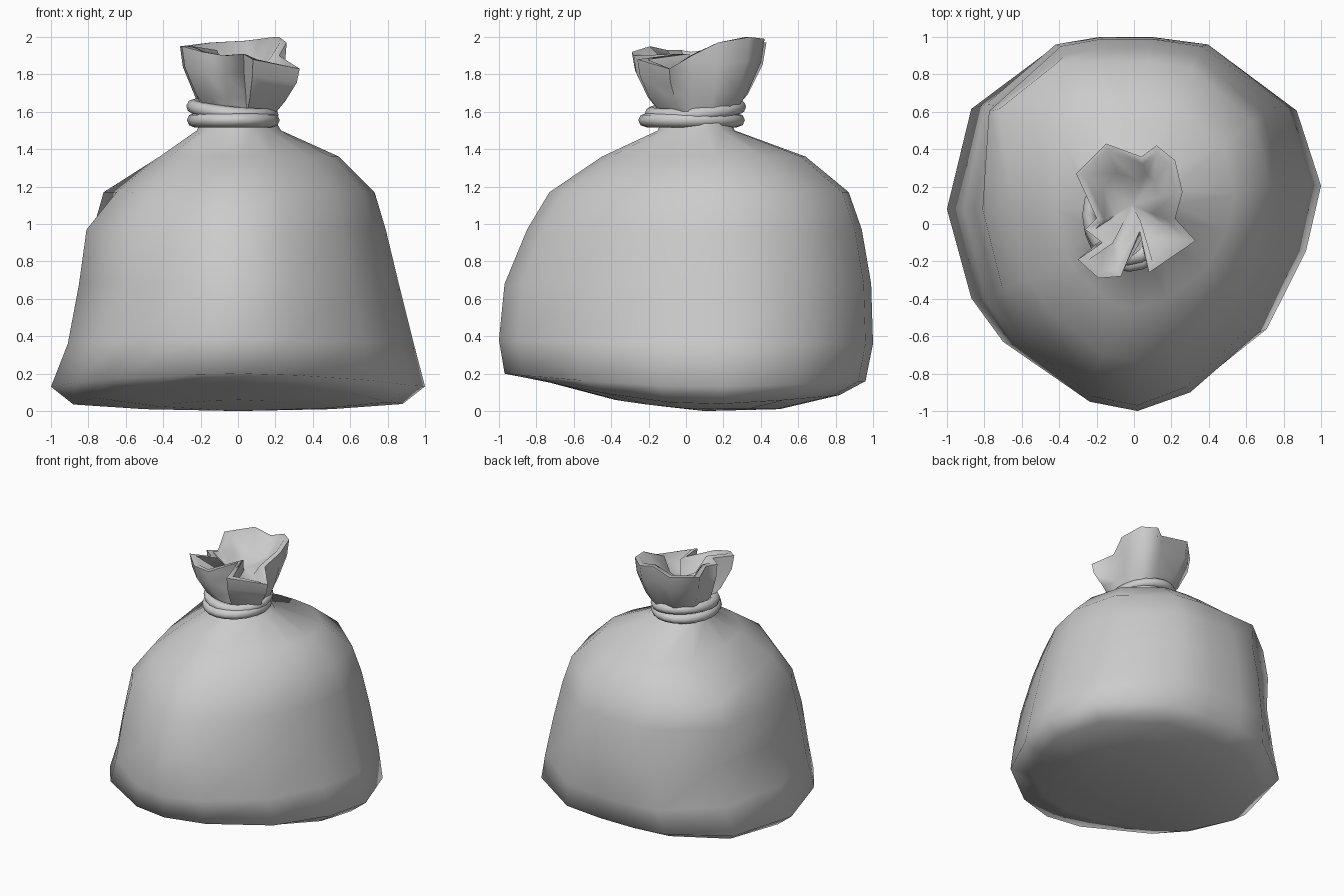
import bpy, bmesh, math
from mathutils import Vector

if "Cube" in bpy.data.objects:
    bpy.data.objects.remove(bpy.data.objects["Cube"])


def loft(name, rings, start=None, end=None, angle=180):
    """Skin closed rings, optionally closing the ends to a centre point."""
    bm = bmesh.new()
    loops = [[bm.verts.new(p) for p in r] for r in rings]
    n = len(loops[0])
    for a, b in zip(loops, loops[1:]):
        for i in range(n):
            j = (i + 1) % n
            bm.faces.new((a[i], a[j], b[j], b[i]))
    for tip, loop in ((start, loops[0]), (end, loops[-1])):
        if tip:
            c = bm.verts.new(tip)
            for i in range(n):
                bm.faces.new((loop[i], loop[(i + 1) % n], c))
    bmesh.ops.recalc_face_normals(bm, faces=bm.faces)
    me = bpy.data.meshes.new(name)
    bm.to_mesh(me)
    bm.free()
    ob = bpy.data.objects.new(name, me)
    bpy.context.collection.objects.link(ob)
    bpy.context.view_layer.objects.active = ob
    ob.select_set(True)
    bpy.ops.object.shade_smooth_by_angle(angle=math.radians(angle))
    ob.select_set(False)
    return ob


# Sack body: lumpy plan outline scaled to the extents of each level
plan = [(1, .21), (.87, .63), (.42, .96), (.1, 1), (-.2, 1), (-.46, .96), (-.87, .64),
        (-1, .08), (-.87, -.41), (-.7, -.65), (-.26, -.95), (.02, -1), (.32, -.9),
        (.71, -.58), (.92, -.15)]
Y0 = .08
# z, left, right, front, back, front lift, back lift
levels = [(.01, .5, .5, -.38, .5, .05, 0),
          (.035, .88, .88, -.74, .82, .12, .05),
          (.13, 1, 1, -.97, .96, .07, .03),
          (.36, .91, .94, -1, 1, .02, 0),
          (.68, .85, .86, -.97, .99, 0, 0),
          (.97, .81, .79, -.85, .94, 0, 0),
          (1.17, .65, .73, -.73, .87, 0, 0),
          (1.36, .42, .54, -.45, .64, 0, 0),
          (1.50, .22, .23, -.15, .26, 0, 0),
          (1.60, .17, .17, -.12, .21, 0, 0)]
# Back left shoulder pushed out: (level z, plan index) -> x and y factors
bulge = {(.97, 6): (1.1, 1.0), (1.17, 6): (1.27, 1.1), (1.17, 5): (1.38, 1.03)}


def body_ring(z, xl, xr, yf, yb, lf, lb):
    ring = []
    for i, (x, y) in enumerate(plan):
        v = (y - Y0) / (1 - Y0 if y > Y0 else 1 + Y0)
        fx, fy = bulge.get((z, i), (1, 1))
        ring.append((x * (xr if x > 0 else xl) * fx,
                     (Y0 + v * (yb - Y0 if v > 0 else Y0 - yf)) * fy,
                     z + (lb if v > 0 else lf) * abs(v) ** 1.5))
    return ring


loft("sack_body", [body_ring(*l) for l in levels], start=(0, .1, 0))

# Gathered mouth: crumpled rim flaring from the neck, with a shallow bowl inside
rim = [(.12, .42, 1.99), (.22, .34, 2.0), (.26, .17, 1.97), (.22, .03, 1.90),
       (.33, -.09, 1.83), (.08, -.26, 1.88), (.03, -.04, 1.91), (-.07, -.28, 1.90),
       (-.19, -.29, 1.92), (-.30, -.19, 1.95), (-.17, -.1, 1.93), (-.26, -.03, 1.93),
       (-.20, .03, 1.92), (-.31, .27, 1.95), (-.15, .43, 1.97), (.04, .36, 1.98)]
rim = [Vector(p) for p in rim]
mid = Vector((0, .06, 0))


def flare_ring(t, h):
    """Ring between the round neck and the rim: t outward, h upward."""
    ring = []
    for p in rim:
        d = Vector((p.x - mid.x, p.y - mid.y, 0)).normalized()
        q = (mid + d * .19).lerp(p, t)
        ring.append(Vector((q.x, q.y, 1.58 + (p.z - 1.58) * h)))
    return ring


def inset(ring, w):
    """Move a clockwise outline inward by a constant width."""
    out = []
    for i, p in enumerate(ring):
        a = (p - ring[i - 1]).to_2d().normalized()
        b = (ring[(i + 1) % len(ring)] - p).to_2d().normalized()
        n1, n2 = Vector((a.y, -a.x)), Vector((b.y, -b.x))
        m = (n1 + n2).normalized()
        m *= w / max(m.dot(n1), .6)
        out.append(Vector((p.x + m.x, p.y + m.y, p.z)))
    return out


inner = inset(rim, .035)
hub = Vector((-.01, .1, 1.80))
bowl = [hub + (p - hub) * .6 + Vector((0, 0, -.06)) for p in inner]
loft("gathered_mouth", [flare_ring(0, 0), flare_ring(.5, .3), flare_ring(.9, .7),
                        rim, inner, bowl], end=hub, angle=75)

# Tie cord: two wraps around the neck, the upper one tilted
for name, loc, rot, sy in (("cord_lower", (-.025, .03, 1.555), (0, 0, 0), 1.15),
                           ("cord_upper", (-.03, .05, 1.608), (.08, .1, 0), 1.1)):
    bpy.ops.mesh.primitive_torus_add(major_segments=20, minor_segments=8, major_radius=.21,
                                     minor_radius=.038, location=loc, rotation=rot)
    ob = bpy.context.object
    ob.name = name
    ob.scale = (1, sy, 1)
    bpy.ops.object.shade_smooth()
